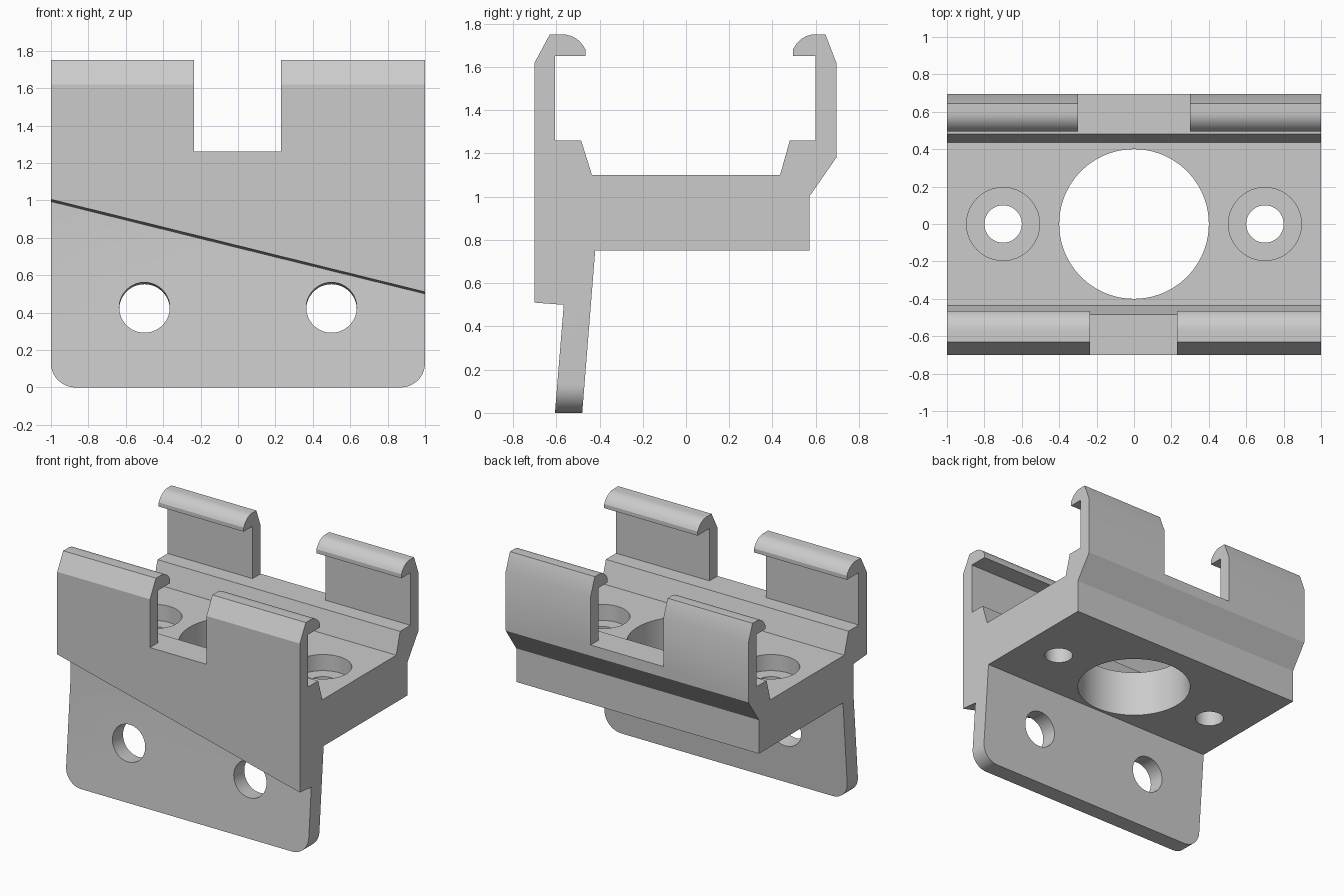
import bpy, bmesh, math
from mathutils import Matrix, Vector

cube = bpy.data.objects.get("Cube")
if cube:
    bpy.data.objects.remove(cube, do_unlink=True)

grey = bpy.data.materials.new("light_grey")
grey.use_nodes = True
colour = (0.6, 0.6, 0.6, 1)
grey.diffuse_color = colour
grey.node_tree.nodes["Principled BSDF"].inputs["Base Color"].default_value = colour


def make_object(name, bm):
    bmesh.ops.recalc_face_normals(bm, faces=bm.faces)
    mesh = bpy.data.meshes.new(name)
    bm.to_mesh(mesh)
    bm.free()
    mesh.materials.append(grey)
    obj = bpy.data.objects.new(name, mesh)
    bpy.context.collection.objects.link(obj)
    return obj


def prism(profile):
    """Extrude a closed (y, z) profile across the full width."""
    bm = bmesh.new()
    face = bm.faces.new([bm.verts.new((-1, y, z)) for y, z in profile])
    new = bmesh.ops.extrude_face_region(bm, geom=[face])["geom"]
    verts = [v for v in new if isinstance(v, bmesh.types.BMVert)]
    bmesh.ops.translate(bm, verts=verts, vec=(2, 0, 0))
    return bm


def boolean(target, tool, operation):
    mod = target.modifiers.new(operation.lower(), 'BOOLEAN')
    mod.object, mod.operation, mod.solver = tool, operation, 'EXACT'
    bpy.context.view_layer.objects.active = target
    bpy.ops.object.modifier_apply(modifier=mod.name)
    bpy.data.objects.remove(tool, do_unlink=True)


def drill(target, centre, radius, depth, tilt=0):
    bm = bmesh.new()
    matrix = Matrix.Translation(centre) @ Matrix.Rotation(tilt, 4, 'X')
    bmesh.ops.create_cone(bm, cap_ends=True, segments=96, radius1=radius,
                          radius2=radius, depth=depth, matrix=matrix)
    boolean(target, make_object("drill", bm), 'DIFFERENCE')


def notch(target, low, high):
    low, high = Vector(low), Vector(high)
    bm = bmesh.new()
    matrix = Matrix.Translation((low + high) / 2) @ Matrix.Diagonal((*(high - low), 1))
    bmesh.ops.create_cube(bm, size=1, matrix=matrix)
    boolean(target, make_object("notch", bm), 'DIFFERENCE')


def hook(tip, flat, shoulder):
    """Rounded clip nose from its flat top down to the tip."""
    rise, run = 0.07, tip - flat
    steps = [i / 8 for i in range(9)]
    nose = [(flat + run * math.sin(t * 1.1) / math.sin(1.1),
             1.75 - rise * (1 - math.cos(t * 1.1)) / (1 - math.cos(1.1))) for t in steps]
    return [(shoulder, 1.75)] + nose + [(tip, 1.65)]


# Base block with tilted mounting leg and rear clip wall
rear = hook(0.495, 0.595, 0.645)[::-1]
bm = prism([(-0.606, 0), (-0.545, 0.75), (-0.545, 1.1), (0.435, 1.1), (0.48, 1.26),
            (0.6, 1.26), (0.6, 1.65)] + rear +
           [(0.695, 1.62), (0.695, 1.18), (0.57, 1), (0.57, 0.75), (-0.42, 0.75), (-0.48, 0)])
corners = [e for e in bm.edges
           if all(v.co.z < 0.01 for v in e.verts) and abs(sum(v.co.x for v in e.verts)) > 1.9]
bmesh.ops.bevel(bm, geom=corners, offset=0.13, segments=14, profile=0.5, affect='EDGES')
bracket = make_object("mounting_bracket", bm)

# Front clip wall, with its lower edge sloping across the width
bm = prism([(-0.7, 0.51), (-0.7, 1.62)] + hook(-0.465, -0.57, -0.63) +
           [(-0.605, 1.65), (-0.605, 1.26), (-0.485, 1.26), (-0.42, 1.052), (-0.5, 0.495)])
for v in bm.verts:
    if v.co.z < 0.6 and v.co.x < 0:
        v.co.z += 0.495
boolean(bracket, make_object("front_clip_wall", bm), 'UNION')

# Gaps between the clips
notch(bracket, (-0.235, -0.8, 1.26), (0.23, -0.44, 1.9))
notch(bracket, (-0.3, 0.44, 1.26), (0.3, 0.8, 1.9))

# Central opening, counterbored screw holes and leg holes
drill(bracket, (0, 0, 0.9), 0.4, 0.8)
for side in (-1, 1):
    drill(bracket, (side * 0.7, 0, 0.9), 0.1, 0.8)
    drill(bracket, (side * 0.7, 0, 1.13), 0.195, 0.3)
    drill(bracket, (side * 0.5, -0.51, 0.422), 0.135, 0.35, math.pi / 2 - 0.08)

bpy.ops.object.select_all(action='DESELECT')
bracket.select_set(True)
bpy.context.view_layer.objects.active = bracket
bpy.ops.object.shade_smooth_by_angle(angle=math.radians(25))
